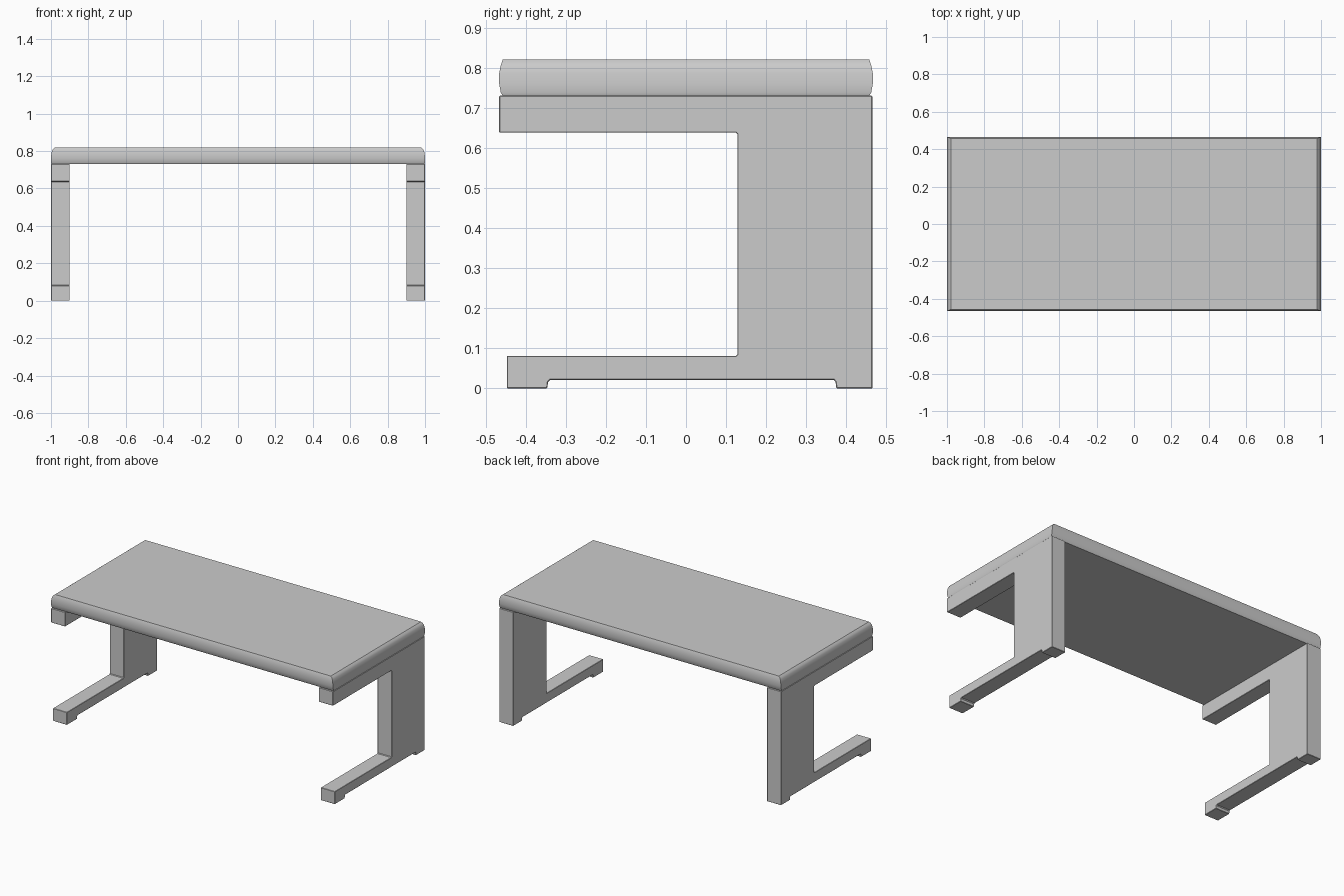
import bpy, bmesh

if "Cube" in bpy.data.objects:
    bpy.data.objects.remove(bpy.data.objects["Cube"])


def make_object(name, bm):
    bmesh.ops.recalc_face_normals(bm, faces=bm.faces[:])
    mesh = bpy.data.meshes.new(name)
    bm.to_mesh(mesh)
    bm.free()
    obj = bpy.data.objects.new(name, mesh)
    bpy.context.collection.objects.link(obj)
    return obj


# Table top: stacked rectangles give the rounded edge (half x, half y, z)
rings = [(0.997, 0.457, 0.73), (1.0, 0.462, 0.738), (1.0, 0.466, 0.76),
         (0.998, 0.466, 0.785), (0.994, 0.463, 0.802),
         (0.988, 0.460, 0.812), (0.978, 0.457, 0.82)]
bm = bmesh.new()
loops = [[bm.verts.new((sx * hx, sy * hy, z))
          for sx, sy in ((-1, -1), (1, -1), (1, 1), (-1, 1))]
         for hx, hy, z in rings]
for a, b in zip(loops, loops[1:]):
    for i in range(4):
        j = (i + 1) % 4
        bm.faces.new((a[i], a[j], b[j], b[i]))
bm.faces.new(loops[0])
bm.faces.new(loops[-1])
top = make_object("table_top", bm)
bpy.context.view_layer.objects.active = top
top.select_set(True)
bpy.ops.object.shade_smooth_by_angle()

# Side legs: C-shaped profile (y, z) with notched foot, extruded along x
profile = [(-0.466, 0.73), (-0.466, 0.638), (0.124, 0.638), (0.128, 0.634),
           (0.128, 0.085), (0.124, 0.081), (-0.447, 0.081), (-0.447, 0.0),
           (-0.346, 0.0), (-0.344, 0.016), (-0.339, 0.021), (0.369, 0.021),
           (0.373, 0.016), (0.375, 0.0), (0.465, 0.0), (0.465, 0.73)]
for name, x in (("left_leg", -1.0), ("right_leg", 0.9)):
    bm = bmesh.new()
    face = bm.faces.new([bm.verts.new((x, y, z)) for y, z in profile])
    ext = bmesh.ops.extrude_face_region(bm, geom=[face], use_keep_orig=True)
    verts = [g for g in ext["geom"] if isinstance(g, bmesh.types.BMVert)]
    bmesh.ops.translate(bm, verts=verts, vec=(0.1, 0, 0))
    leg = make_object(name, bm)
    # Slightly softened edges
    bev = leg.modifiers.new("soft_edges", 'BEVEL')
    bev.width = 0.002
    bev.segments = 1
    bev.limit_method = 'ANGLE'
    bev.angle_limit = 1.0
